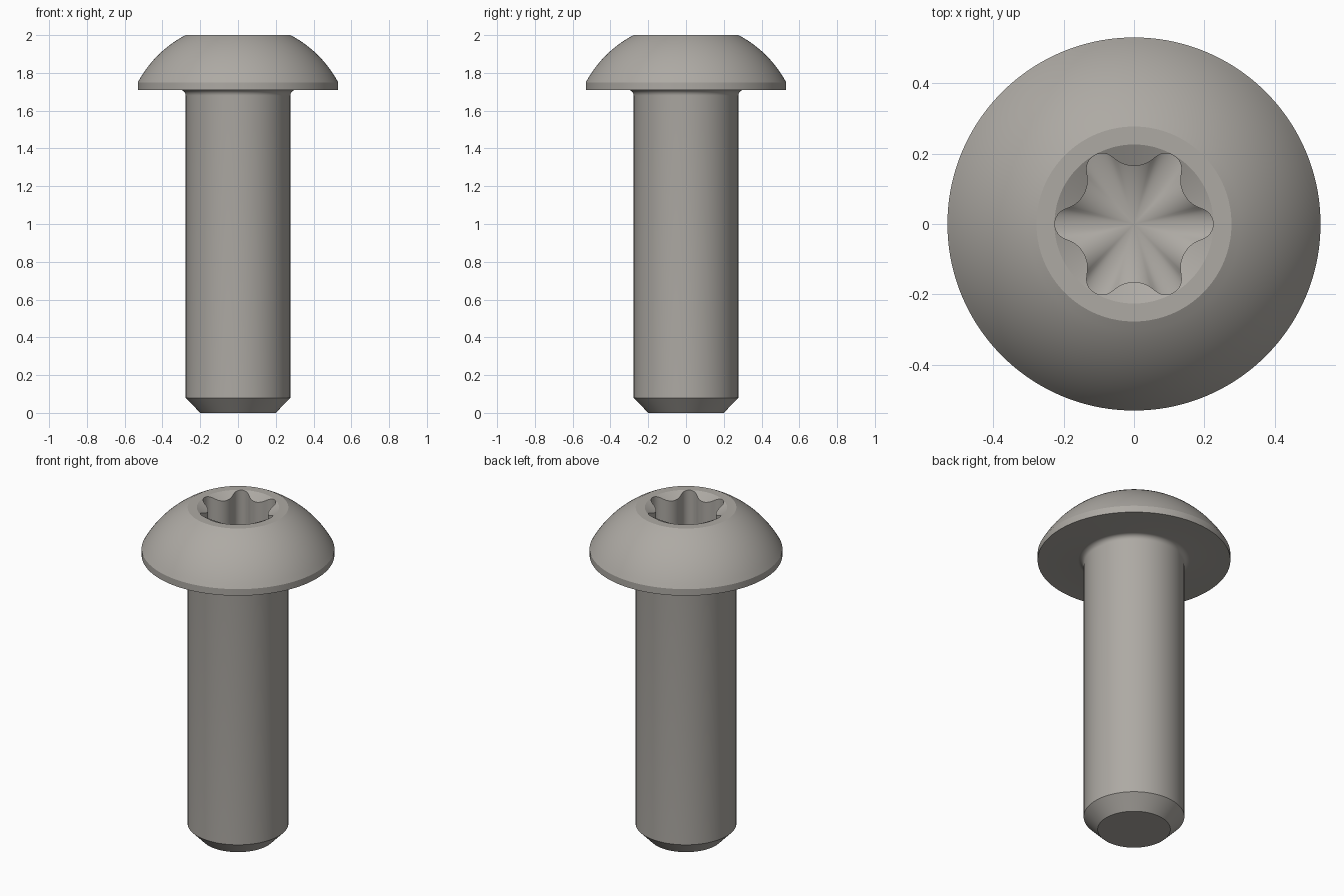
import bpy, bmesh, math
from math import sin, cos, sqrt, pi

if "Cube" in bpy.data.objects:
    bpy.data.objects.remove(bpy.data.objects["Cube"])

N = 144  # columns around the axis

# Six-lobe socket outline: small lobe circles blended into larger valley circles
TIP_R, VALLEY_R = 0.225, 0.165
rt, rv = 0.045, 0.086
c, D = TIP_R - rt, VALLEY_R + rv
dx, dy = D * cos(pi / 6) - c, D * sin(pi / 6)
dl = math.hypot(dx, dy)
contact = math.atan2(rt * dy / dl, c + rt * dx / dl)


def lobe_radius(theta):
    a = abs((theta + pi / 6) % (pi / 3) - pi / 6)
    if a < contact:
        return c * cos(a) + sqrt(max(0, rt**2 - (c * sin(a))**2))
    b = pi / 6 - a
    return D * cos(b) - sqrt(max(0, rv**2 - (D * sin(b))**2))


# Outer profile (radius, height) from the tip up to the socket rim
profile = [(0.2, 0), (0.277, 0.08), (0.277, 1.68)]
profile += [(0.307 - 0.03 * cos(t), 1.68 + 0.03 * sin(t))
            for t in [i * pi / 12 for i in range(1, 7)]]          # fillet under head
profile += [(0.53, 1.71)]
zc, R = 1.467, 0.601                                              # dome circle
a0, a1 = math.atan2(1.75 - zc, 0.53), math.atan2(2 - zc, 0.277)
profile += [(R * cos(a0 + (a1 - a0) * i / 12), zc + R * sin(a0 + (a1 - a0) * i / 12))
            for i in range(13)]
profile[-1] = (0.277, 2.0)
profile += [(0.226, 2.0)]

bm = bmesh.new()
angles = [2 * pi * i / N for i in range(N)]


def ring(f):
    return [bm.verts.new((f(t)[0] * cos(t), f(t)[0] * sin(t), f(t)[1])) for t in angles]


rings = [ring(lambda t, p=p: p) for p in profile]
# Conical lead-in cut by the lobes, then the straight socket wall
rings.append(ring(lambda t: (lobe_radius(t), 2 - 0.5 * (0.226 - lobe_radius(t)))))
rings.append(ring(lambda t: (lobe_radius(t), 1.80 - 0.4 * (TIP_R - 0.0) + 0.4 * lobe_radius(t)
                             - 0.8 * (lobe_radius(t) - VALLEY_R))))
for lo, hi in zip(rings, rings[1:]):
    for i in range(N):
        j = (i + 1) % N
        bm.faces.new((lo[i], lo[j], hi[j], hi[i]))

# Flat shank end and conical socket floor
bm.faces.new(rings[0][::-1])
apex = bm.verts.new((0, 0, 1.71))
for i in range(N):
    bm.faces.new((rings[-1][i], rings[-1][(i + 1) % N], apex))
bmesh.ops.recalc_face_normals(bm, faces=bm.faces[:])

mesh = bpy.data.meshes.new("button_head_screw")
bm.to_mesh(mesh)
bm.free()
screw = bpy.data.objects.new("button_head_screw", mesh)
bpy.context.collection.objects.link(screw)

steel = bpy.data.materials.new("warm grey steel")
steel.diffuse_color = (0.42, 0.40, 0.37, 1)
steel.use_nodes = True
steel.node_tree.nodes["Principled BSDF"].inputs["Base Color"].default_value = steel.diffuse_color
mesh.materials.append(steel)

bpy.context.view_layer.objects.active = screw
screw.select_set(True)
bpy.ops.object.shade_smooth_by_angle(angle=math.radians(25))
